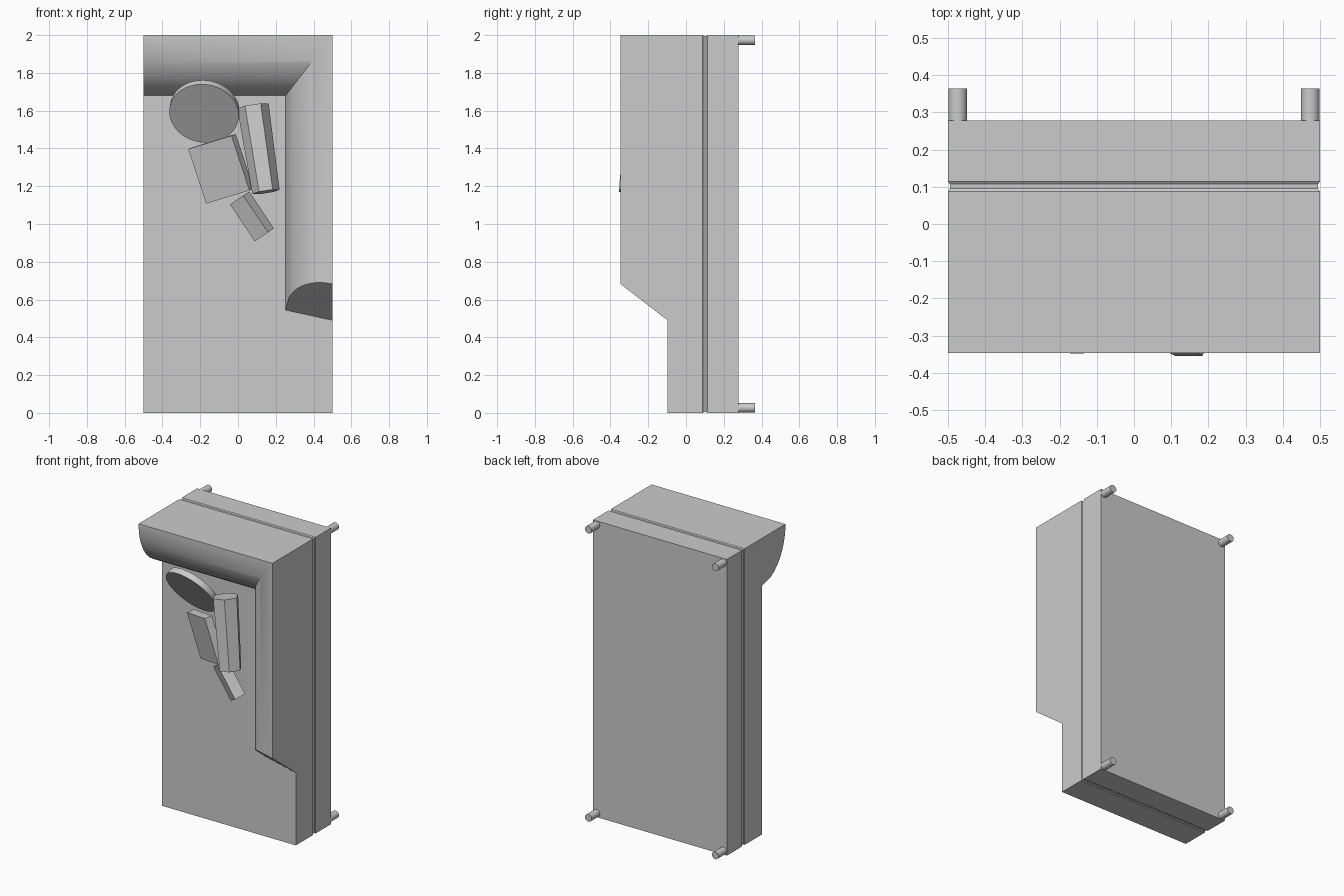
import bpy, bmesh
from math import sin, cos, pi
from mathutils import Vector, Matrix

if "Cube" in bpy.data.objects:
    bpy.data.objects.remove(bpy.data.objects["Cube"])

FRONT, BACK, NOSE = -0.097, 0.278, -0.347


def finish(name, bm, smooth=None):
    bmesh.ops.recalc_face_normals(bm, faces=bm.faces)
    me = bpy.data.meshes.new(name)
    bm.to_mesh(me)
    bm.free()
    ob = bpy.data.objects.new(name, me)
    bpy.context.collection.objects.link(ob)
    if smooth:
        bpy.ops.object.select_all(action='DESELECT')
        ob.select_set(True)
        bpy.context.view_layer.objects.active = ob
        bpy.ops.object.shade_smooth_by_angle(angle=smooth)
    return ob


def loft(name, rings, smooth=None):
    """Bridge closed rings of points and cap both ends."""
    bm = bmesh.new()
    rows = [[bm.verts.new(p) for p in ring] for ring in rings]
    n = len(rows[0])
    for a, b in zip(rows, rows[1:]):
        for i in range(n):
            j = (i + 1) % n
            bm.faces.new((a[i], a[j], b[j], b[i]))
    bm.faces.new(rows[0])
    bm.faces.new(rows[-1])
    return finish(name, bm, smooth)


def slab(name, center, u, v, size):
    """Box whose width runs along u, height along v, thickness along u x v."""
    u = Vector(u).normalized()
    n = u.cross(Vector(v)).normalized()
    v = n.cross(u)
    m = Matrix((u, v, n)).transposed().to_4x4()
    m.translation = center
    bm = bmesh.new()
    bmesh.ops.create_cube(bm, size=1, matrix=m @ Matrix.Diagonal((*size, 1)))
    return finish(name, bm)


def rod(name, a, b, r1, r2, sides, spin=0, smooth=None):
    """Cylinder or cone from point a to point b."""
    a, b = Vector(a), Vector(b)
    axis = b - a
    rot = Vector((0, 0, 1)).rotation_difference(axis).to_matrix().to_4x4()
    m = Matrix.Translation((a + b) / 2) @ rot @ Matrix.Rotation(spin, 4, 'Z')
    bm = bmesh.new()
    bmesh.ops.create_cone(bm, cap_ends=True, segments=sides, radius1=r1,
                          radius2=r2, depth=axis.length, matrix=m)
    return finish(name, bm, smooth)


# Main block with a shallow groove running around it
sections = [(FRONT, 0), (0.088, 0), (0.095, 0.005), (0.107, 0.005), (0.114, 0), (BACK, 0)]
loft("main_block", [[(-0.5 + g, y, g), (0.5 - g, y, g), (0.5 - g, y, 2 - g), (-0.5 + g, y, 2 - g)]
                    for y, g in sections])

# Rounded hood along the top, mitred into a side ridge with a slanted lower end
steps = 20
profile = [(1.0 - sin(pi / 2 * i / steps), NOSE + (FRONT - NOSE) * cos(pi / 2 * i / steps))
           for i in range(steps + 1)]
# quarter ellipse: leaves the block square-on and becomes flush with the nose
profile = [(1 - (1 - a), NOSE + (FRONT - NOSE) * (1 - (1 - a * a) ** 0.5)) for a, _ in profile]
profile.append((0, FRONT))


def slant(x, y):
    return 0.49 + 0.77 * (FRONT - y) + 0.22 * (0.5 - x)


left = [(-0.5, y, 2 - 0.32 * a) for a, y in profile]
corner = [(0.5 - 0.248 * a, y, 2 - 0.32 * a) for a, y in profile]
lower = [(0.5 - 0.248 * a, y, slant(0.5 - 0.248 * a, y)) for a, y in profile]
loft("hood_and_side_ridge", [left, corner, lower], smooth=0.5)

# Four round pegs on the back corners
for x in (-0.474, 0.474):
    for z in (0.027, 1.973):
        rod("back_peg", (x, BACK - 0.02, z), (x, 0.365, z), 0.025, 0.025, 24, smooth=0.6)

# Tilted round disc
c = Vector((-0.18, -0.245, 1.585))
n = Vector((-0.1, -0.83, -0.55)).normalized()
rod("round_disc", c - n * 0.04, c, 0.185, 0.185, 48, smooth=0.6)

# Angled flat panel below the disc
slab("flat_panel", (-0.09, -0.21, 1.292), (0.228, -0.135, 0.07), (-0.095, -0.01, 0.29),
     (0.275, 0.305, 0.05))

# Six-sided bar beside the panel, with one edge to the front
rod("six_sided_bar", (0.148, -0.292, 1.17), (0.079, -0.245, 1.625), 0.073, 0.084, 6, spin=pi / 6)

# Short block at the bottom of the group
slab("short_block", (0.074, -0.2, 1.04), (0.70, -0.53, 0.47), (-0.555, 0, 0.83),
     (0.1, 0.235, 0.072))
